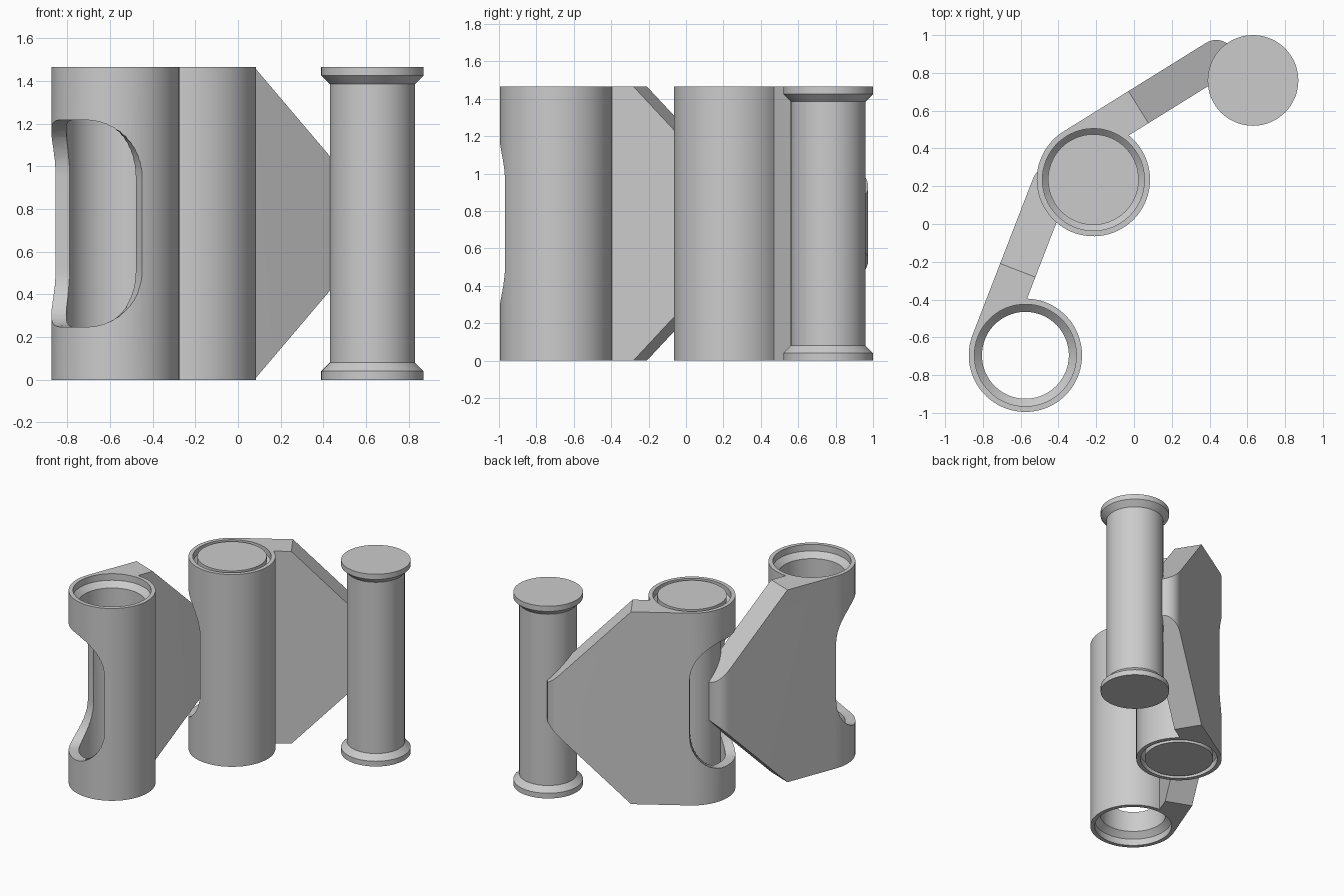
import bpy, bmesh, math
from mathutils import Vector

cube = bpy.data.objects.get("Cube")
if cube:
    bpy.data.objects.remove(cube, do_unlink=True)

HEIGHT = 1.465
MID = HEIGHT / 2
OUTER = 0.30       # barrel radius
BORE = 0.23        # barrel bore radius
ARM_IN = 0.10      # inner face of the arm plate
SEGS = 72

grey = bpy.data.materials.new("plain_grey")
grey.use_nodes = True
grey.diffuse_color = (0.6, 0.6, 0.6, 1)
grey.node_tree.nodes["Principled BSDF"].inputs["Base Color"].default_value = (0.6, 0.6, 0.6, 1)


def add_object(name, mesh):
    obj = bpy.data.objects.new(name, mesh)
    bpy.context.scene.collection.objects.link(obj)
    return obj


def loft(name, rings):
    """Closed solid through a list of equally sized rings, capped at both ends."""
    bm = bmesh.new()
    loops = [[bm.verts.new(p) for p in ring] for ring in rings]
    for a, b in zip(loops, loops[1:]):
        for i in range(len(a)):
            j = (i + 1) % len(a)
            bm.faces.new((a[i], a[j], b[j], b[i]))
    bm.faces.new(loops[0])
    bm.faces.new(loops[-1])
    bmesh.ops.recalc_face_normals(bm, faces=bm.faces)
    mesh = bpy.data.meshes.new(name)
    bm.to_mesh(mesh)
    bm.free()
    mesh.materials.append(grey)
    return add_object(name, mesh)


def polar(r, a, z=0.0):
    return Vector((r * math.cos(a), r * math.sin(a), z))


def lathe(name, profile):
    return loft(name, [[polar(r, math.tau * i / SEGS, z) for i in range(SEGS)]
                       for r, z in profile])


def mirrored_profile(half):
    """Complete a top-half profile with its lower half."""
    return [(r, HEIGHT - z) for r, z in half] + [(r, z) for r, z in reversed(half)]


def extrude_up(name, outline):
    return loft(name, [[(p.x, p.y, z) for p in outline] for z in (0, HEIGHT)])


def window_cutter():
    """Curved, round-cornered opening in the barrel wall."""
    start, end = math.radians(90), math.radians(226)
    radius, half = 0.27, 0.485
    turn = radius / OUTER
    steps = 12
    columns = []
    for i in range(steps + 1):
        t = math.pi / 2 * i / steps
        columns.append((start + turn * (1 - math.cos(t)), radius * (1 - math.sin(t))))
    far = [(start + end - a, inset) for a, inset in reversed(columns)]
    gap = far[0][0] - columns[-1][0]
    middle = [(columns[-1][0] + gap * i / 6, 0.0) for i in range(1, 6)]
    rings = []
    for a, inset in columns + middle + far:
        lo, hi = MID - half + inset, MID + half - inset
        rings.append([polar(0.17, a, lo), polar(0.37, a, lo),
                      polar(0.37, a, hi), polar(0.17, a, hi)])
    return loft("window_cutter", rings)


def corner_cutter(name, flip):
    """Wedge that slopes the arm towards its tip at 45 degrees."""
    top = HEIGHT + 0.2
    wedge = [(0.205, top), (1.205, top - 1.0), (1.205, top)]
    if flip:
        wedge = [(x, HEIGHT - z) for x, z in wedge]
    return loft(name, [[(x, y, z) for x, z in wedge] for y in (0, 0.4)])


def subtract(obj, cutters):
    for cutter in cutters:
        cutter.hide_render = True
        mod = obj.modifiers.new(cutter.name, "BOOLEAN")
        mod.operation = "DIFFERENCE"
        mod.solver = "EXACT"
        mod.object = cutter
    graph = bpy.context.evaluated_depsgraph_get()
    mesh = bpy.data.meshes.new_from_object(obj.evaluated_get(graph))
    obj.modifiers.clear()
    obj.data = mesh
    for cutter in cutters:
        bpy.data.objects.remove(cutter, do_unlink=True)


def smooth(obj):
    bpy.ops.object.select_all(action="DESELECT")
    obj.select_set(True)
    bpy.context.view_layer.objects.active = obj
    bpy.ops.object.shade_smooth_by_angle(angle=math.radians(30))


# Barrel and arm outline: round barrel, tangent plate, round tip
join = math.asin(ARM_IN / OUTER)
sweep = math.tau - math.pi / 2 + join
outline = [polar(OUTER, math.pi / 2 + sweep * i / 60) for i in range(61)]
tip_r = (OUTER - ARM_IN) / 2
tip = Vector((0.89, ARM_IN + tip_r, 0))
outline += [tip + polar(tip_r, math.pi * (i / 20 - 0.5)) for i in range(21)]
link = extrude_up("first_link_body", outline)

# Bore with countersunk ends, window and sloped arm corners
bore = lathe("bore_cutter", mirrored_profile(
    [(0.27, HEIGHT + 0.1), (0.27, HEIGHT - 0.05), (BORE, HEIGHT - 0.09)]))
subtract(link, [bore, window_cutter(),
                corner_cutter("upper_wedge", False), corner_cutter("lower_wedge", True)])
smooth(link)

# Pin with flared heads
pin = lathe("first_link_pin", mirrored_profile(
    [(0.24, HEIGHT), (0.24, HEIGHT - 0.04), (0.20, HEIGHT - 0.08)]))
smooth(pin)

# Two identical links joined at the middle barrel
second_link = add_object("second_link_body", link.data)
second_pin = add_object("second_link_pin", pin.data)
joints = [Vector((-0.575, -0.695, 0)), Vector((-0.215, 0.235, 0)), Vector((0.63, 0.76, 0))]
for body, rod, a, b in ((link, pin, joints[0], joints[1]),
                        (second_link, second_pin, joints[1], joints[2])):
    body.location = a
    body.rotation_euler.z = math.atan2(b.y - a.y, b.x - a.x)
    rod.location = b
